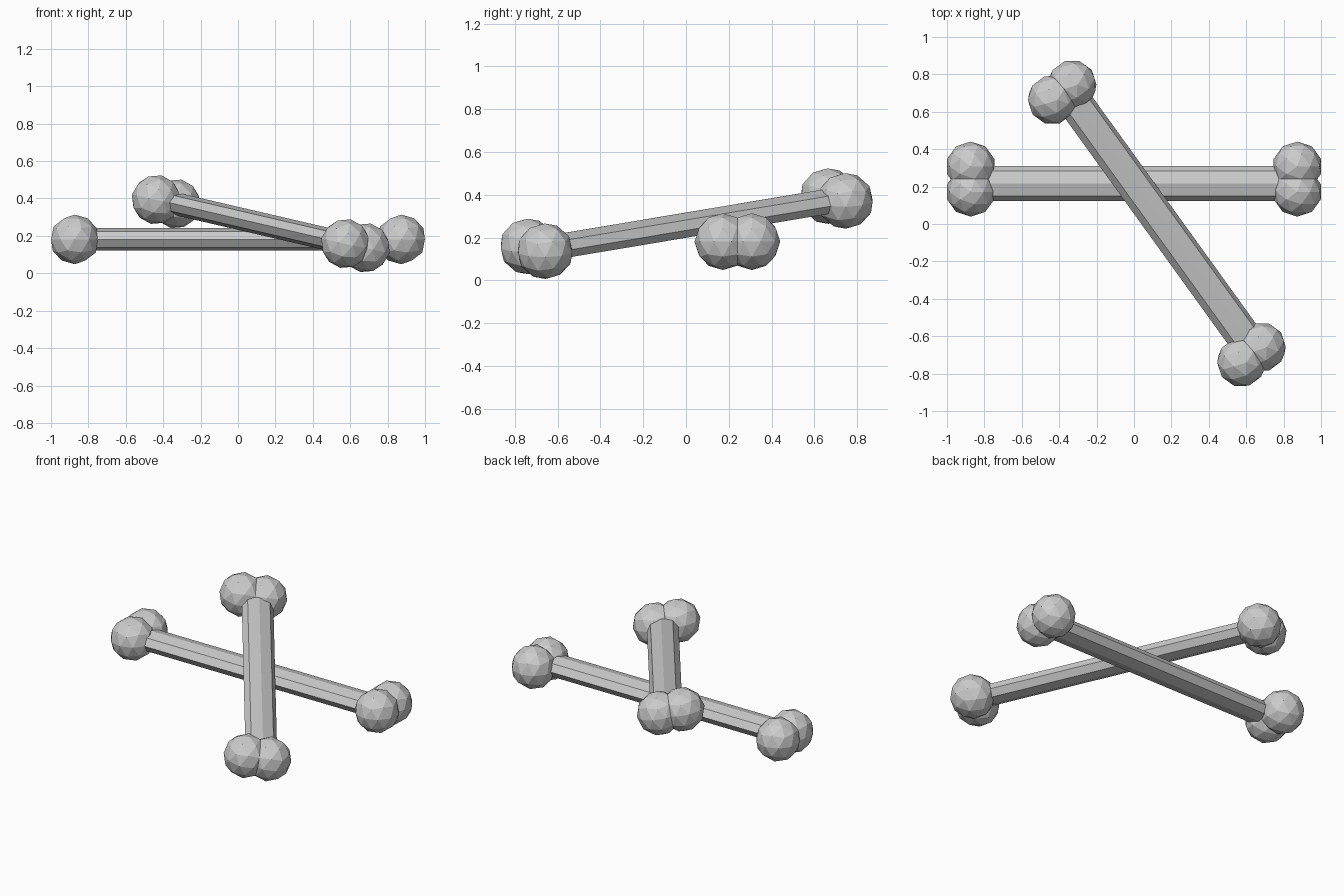
import bpy
from math import radians
from mathutils import Matrix, Vector

if "Cube" in bpy.data.objects:
    bpy.data.objects.remove(bpy.data.objects["Cube"])

HALF = 0.873      # distance from bone middle to its knobs
GAP = 0.068       # half the spacing of the paired knobs
R = 0.1325        # knob radius


def bone(name, place):
    # flattened eight-sided shaft, set slightly to one side of the knobs
    bpy.ops.mesh.primitive_cylinder_add(vertices=8, radius=1, depth=2)
    shaft = bpy.context.object
    shaft.name = name + "_shaft"
    shaft.data.transform(Matrix.Rotation(radians(90), 4, 'Y'))
    shaft.data.transform(Matrix.Diagonal((0.82, 0.094, 0.06, 1)))
    shaft.data.transform(Matrix.Translation((0, -0.024, 0)))
    shaft.matrix_world = place

    # two faceted knobs at each end
    for sx, end in ((-1, "start"), (1, "tip")):
        for sy, side in ((-1, "a"), (1, "b")):
            bpy.ops.mesh.primitive_ico_sphere_add(subdivisions=2, radius=R)
            knob = bpy.context.object
            knob.name = f"{name}_knob_{end}_{side}"
            knob.matrix_world = place @ Matrix.Translation((sx * HALF, sy * GAP, 0))


# bone lying flat
bone("lower_bone", Matrix.Translation((0, 0.24, 0.181)))

# bone resting tilted across it
tilt = (Matrix.Rotation(radians(125.8), 4, 'Z')
        @ Matrix.Rotation(radians(-7.74), 4, 'Y')
        @ Matrix.Rotation(radians(9.5), 4, 'X'))
bone("upper_bone", Matrix.Translation((0.122, 0.003, 0.265)) @ tilt)
